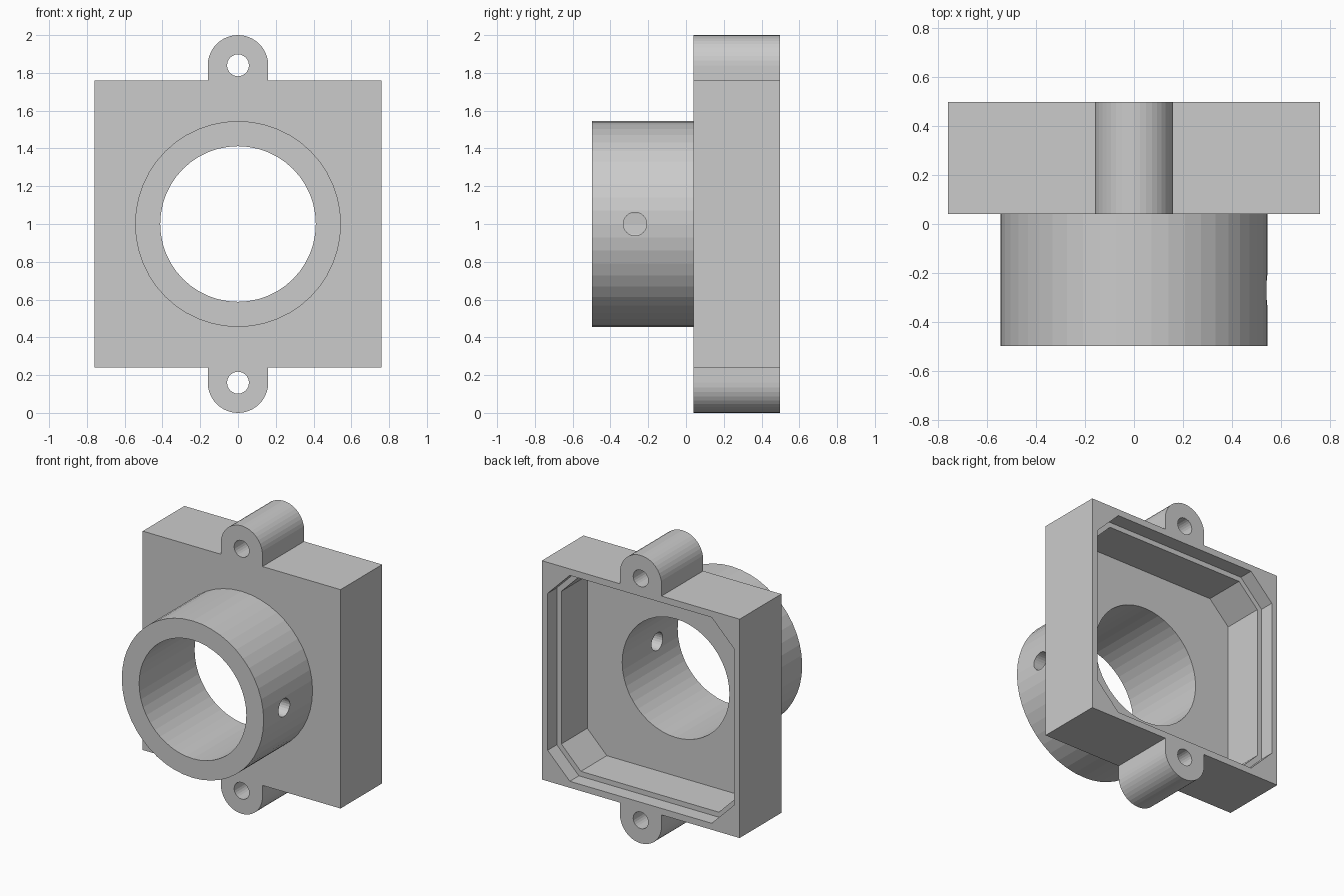
import bpy, bmesh
from math import sin, cos, pi
from mathutils import Vector

if "Cube" in bpy.data.objects:
    bpy.data.objects.remove(bpy.data.objects["Cube"])

FRONT, PLATE_FRONT, BACK = -0.497, 0.04, 0.497


def prism(name, outline, y0, y1):
    """Extrude an (x, z) outline from y0 to y1."""
    bm = bmesh.new()
    face = bm.faces.new([bm.verts.new((x, y0, z)) for x, z in outline])
    out = bmesh.ops.extrude_face_region(bm, geom=[face])["geom"]
    bmesh.ops.translate(bm, vec=Vector((0, y1 - y0, 0)),
                        verts=[v for v in out if isinstance(v, bmesh.types.BMVert)])
    bmesh.ops.recalc_face_normals(bm, faces=bm.faces[:])
    mesh = bpy.data.meshes.new(name)
    bm.to_mesh(mesh)
    bm.free()
    obj = bpy.data.objects.new(name, mesh)
    bpy.context.collection.objects.link(obj)
    return obj


def arc(cz, r, a0, a1, n):
    return [(r * cos(a0 + (a1 - a0) * i / n), cz + r * sin(a0 + (a1 - a0) * i / n))
            for i in range(n + 1)]


def circle(cz, r, n):
    return arc(cz, r, 0, 2 * pi, n)[:-1]


def octagon(h, c):
    """Square of half-size h around z = 1 with corners cut by c."""
    k = h - c
    return [(x, 1 + z) for x, z in ((h, -k), (h, k), (k, h), (-k, h),
                                    (-h, k), (-h, -k), (-k, -h), (k, -h))]


def boolean(target, other, operation):
    mod = target.modifiers.new(other.name, "BOOLEAN")
    mod.operation, mod.object, mod.solver = operation, other, "EXACT"
    bpy.context.view_layer.objects.active = target
    bpy.ops.object.modifier_apply(modifier=mod.name)
    bpy.data.objects.remove(other)


# Square plate with a rounded ear at top and bottom
H, EAR = 0.76, 0.16
upper = [(H, 1 + H), (EAR, 1 + H)] + arc(2 - EAR, EAR, 0, pi, 20) + [(-EAR, 1 + H), (-H, 1 + H)]
lower = [(-x, 2 - z) for x, z in upper]
housing = prism("mount_housing", upper + lower, PLATE_FRONT, BACK)

# Front collar
boolean(housing, prism("collar", circle(1, 0.545, 48), FRONT, 0.07), "UNION")

# Stepped pocket in the back
boolean(housing, prism("inner_pocket", octagon(0.68, 0.15), 0.112, 0.45), "DIFFERENCE")
boolean(housing, prism("outer_pocket", octagon(0.715, 0.17), 0.397, 0.6), "DIFFERENCE")

# Main bore and ear screw holes
boolean(housing, prism("bore", circle(1, 0.412, 48), -0.6, 0.3), "DIFFERENCE")
for z in (EAR, 2 - EAR):
    boolean(housing, prism("ear_hole", circle(z, 0.058, 24), -0.2, 0.6), "DIFFERENCE")

# Set-screw hole through the right side of the collar
pin = prism("set_screw_hole", circle(0, 0.062, 24), -0.25, 0.25)
pin.rotation_euler = (0, 0, pi / 2)
pin.location = (0.5, -0.27, 1)
bpy.context.view_layer.update()
boolean(housing, pin, "DIFFERENCE")
